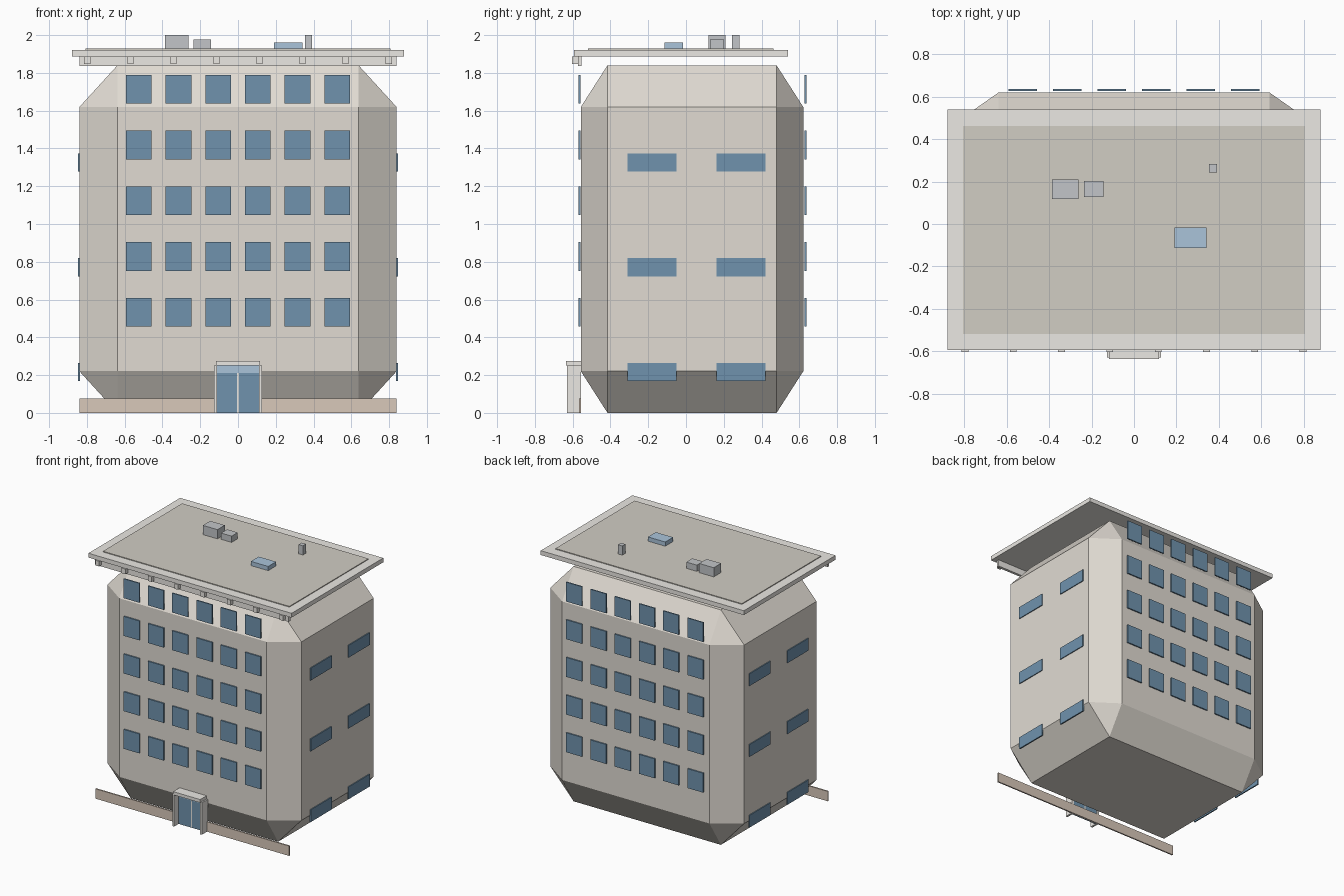
import bpy, bmesh
from mathutils import Vector

if "Cube" in bpy.data.objects:
    bpy.data.objects.remove(bpy.data.objects["Cube"])


def material(name, rgb):
    m = bpy.data.materials.new(name)
    m.diffuse_color = (*rgb, 1)
    m.use_nodes = True
    m.node_tree.nodes["Principled BSDF"].inputs["Base Color"].default_value = m.diffuse_color
    return m


STONE = material("stone", (0.75, 0.71, 0.65))
TRIM = material("trim", (0.83, 0.81, 0.77))
GLASS = material("dark_glass", (0.16, 0.29, 0.42))
SKY = material("light_glass", (0.40, 0.55, 0.70))
ROOF = material("roofing", (0.64, 0.61, 0.55))
METAL = material("metal", (0.54, 0.56, 0.58))
BASE = material("plinth", (0.69, 0.58, 0.49))


def boxes(name, spans, mat, bevel=0.0):
    """One object made of boxes, each given as (x0, x1, y0, y1, z0, z1).
    The bevel is a fraction of each box's own size."""
    bm = bmesh.new()
    for x0, x1, y0, y1, z0, z1 in spans:
        verts = bmesh.ops.create_cube(bm, size=1)["verts"]
        if bevel:
            edges = list({e for v in verts for e in v.link_edges})
            bmesh.ops.bevel(bm, geom=edges, offset=bevel, segments=1,
                            affect='EDGES')
            verts = bm.verts[:]
        size = Vector((x1 - x0, y1 - y0, z1 - z0))
        mid = Vector((x0 + x1, y0 + y1, z0 + z1)) / 2
        for v in verts:
            v.co = v.co * size + mid
    mesh = bpy.data.meshes.new(name)
    bm.to_mesh(mesh)
    bm.free()
    mesh.materials.append(mat)
    ob = bpy.data.objects.new(name, mesh)
    bpy.context.collection.objects.link(ob)
    return ob


# Main block with chamfered edges
boxes("building_body", [(-0.84, 0.84, -0.557, 0.621, 0, 1.84)], STONE, bevel=0.12)

# Front and back windows: five floors of six
for side, y in (("front", -0.563), ("back", 0.632)):
    boxes(side + "_windows",
          [(x - 0.068, x + 0.068, y - 0.005, y + 0.005, z - 0.076, z + 0.076)
           for x in (0.21 * (i - 2.5) for i in range(6))
           for z in (0.533 + 0.295 * j for j in range(5))], GLASS)

# Wide side windows: three rows of two
for side, x in (("left", -0.842), ("right", 0.842)):
    boxes(side + "_windows",
          [(x - 0.005, x + 0.005, y - 0.13, y + 0.13, z - 0.048, z + 0.048)
           for y in (-0.179, 0.291) for z in (0.217, 0.771, 1.326)], GLASS)

# Roof slab and its covering
boxes("roof_slab", [(-0.88, 0.88, -0.594, 0.541, 1.888, 1.922)], TRIM)
boxes("roof_covering", [(-0.808, 0.808, -0.518, 0.462, 1.915, 1.928)], ROOF)

# Cornice with brackets along the front
boxes("cornice", [(-0.84, 0.84, -0.573, -0.552, 1.836, 1.888)], TRIM)
boxes("cornice_brackets",
      [(x - 0.016, x + 0.016, -0.603, -0.573, 1.848, 1.888)
       for x in (0.228 * (i - 3.5) for i in range(8))], TRIM)

# Low strip at the foot of the front
boxes("plinth", [(-0.84, 0.84, -0.566, -0.555, 0, 0.077)], BASE)

# Entrance
boxes("entrance_jambs", [(-0.128, -0.112, -0.630, -0.557, 0, 0.25),
                         (0.112, 0.128, -0.630, -0.557, 0, 0.25)], TRIM)
boxes("entrance_canopy", [(-0.117, 0.117, -0.636, -0.553, 0.25, 0.275)], TRIM)
boxes("entrance_doors", [(-0.112, -0.005, -0.575, -0.563, 0, 0.212),
                         (0.005, 0.112, -0.575, -0.563, 0, 0.212)], GLASS)
boxes("door_mullion", [(-0.005, 0.005, -0.576, -0.563, 0, 0.212)], TRIM)
boxes("door_transom_window", [(-0.112, 0.112, -0.575, -0.563, 0.212, 0.25)], SKY)

# Rooftop equipment
boxes("large_roof_unit", [(-0.387, -0.261, 0.118, 0.209, 1.925, 2.0)], METAL)
boxes("small_roof_unit", [(-0.236, -0.144, 0.127, 0.202, 1.925, 1.977)], METAL)
boxes("roof_vent", [(0.355, 0.392, 0.244, 0.282, 1.925, 2.0)], METAL)
boxes("skylight", [(0.191, 0.341, -0.113, -0.016, 1.925, 1.961)], SKY)
